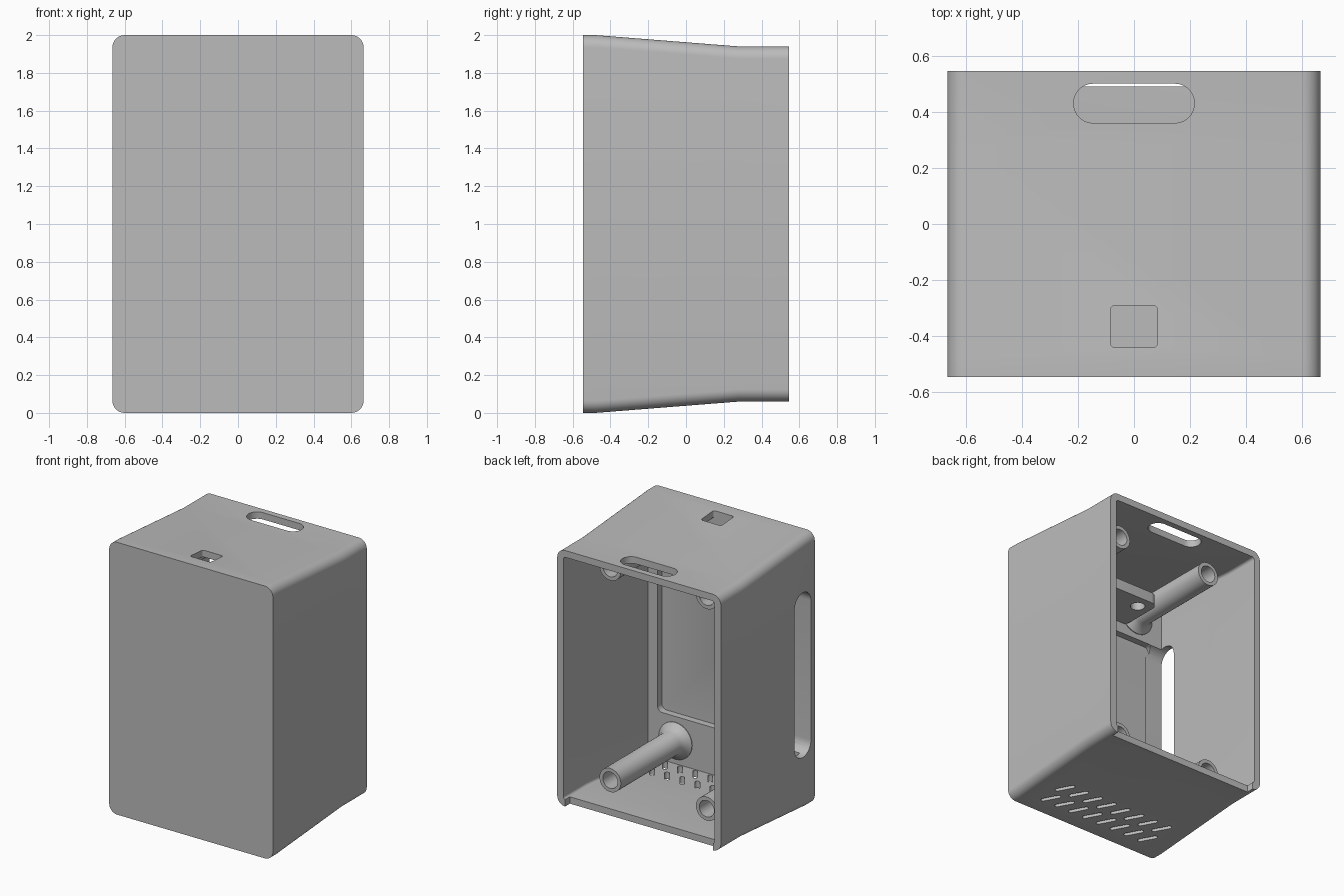
import bpy, bmesh, math
from mathutils import Matrix, Vector

cube = bpy.data.objects.get("Cube")
if cube:
    bpy.data.objects.remove(cube, do_unlink=True)

GREY = (0.5, 0.5, 0.5, 1)
mat = bpy.data.materials.new("plain_grey")
mat.use_nodes = True
mat.diffuse_color = GREY
bsdf = next(n for n in mat.node_tree.nodes if n.type == 'BSDF_PRINCIPLED')
bsdf.inputs["Base Color"].default_value = GREY

CENTRE = Vector((0, 0, 1))


def rounded_rect(w, h, r, steps=8):
    """Outline of a rounded rectangle given by half width and half height."""
    pts = []
    for k, (sx, sy) in enumerate(((1, 1), (-1, 1), (-1, -1), (1, -1))):
        for i in range(steps + 1):
            a = math.pi / 2 * (k + i / steps)
            pts.append((sx * (w - r) + r * math.cos(a), sy * (h - r) + r * math.sin(a)))
    return pts


def add_loft(bm, rings):
    """Skin a closed solid through matching rings of points."""
    rows = [[bm.verts.new(p) for p in ring] for ring in rings]
    n = len(rows[0])
    for a, b in zip(rows, rows[1:]):
        for i in range(n):
            j = (i + 1) % n
            bm.faces.new((a[i], a[j], b[j], b[i]))
    bm.faces.new(rows[0])
    bm.faces.new(rows[-1])


def finish(name, bm):
    bmesh.ops.remove_doubles(bm, verts=bm.verts, dist=0.00005)
    bmesh.ops.recalc_face_normals(bm, faces=bm.faces)
    me = bpy.data.meshes.new(name)
    bm.to_mesh(me)
    bm.free()
    me.materials.append(mat)
    ob = bpy.data.objects.new(name, me)
    bpy.context.collection.objects.link(ob)
    return ob


def add_prism(bm, axis, centre, w, h, r, depth, turn=0):
    """Rounded bar of half sizes w, h, running along an axis by +-depth."""
    rot = Matrix.Rotation(turn, 2)
    rings = []
    for d in (-depth, depth):
        ring = []
        for p in rounded_rect(w, h, r):
            u, v = rot @ Vector(p)
            local = {'X': (d, u, v), 'Y': (u, d, v), 'Z': (u, v, d)}[axis]
            ring.append(Vector(centre) + Vector(local))
        rings.append(ring)
    add_loft(bm, rings)


def prism(name, *args):
    bm = bmesh.new()
    add_prism(bm, *args)
    return finish(name, bm)


def cabinet(name, sections, w, inset, r):
    """Loft along y through (y, half height) sections."""
    bm = bmesh.new()
    add_loft(bm, [[CENTRE + Vector((x, y, z)) for x, z in
                   rounded_rect(w - inset, h - inset, r)] for y, h in sections])
    return finish(name, bm)


def carve(ob, cutters):
    """Subtract the cutters, then delete them."""
    for c in cutters:
        c.hide_render = True
        m = ob.modifiers.new(c.name, 'BOOLEAN')
        m.operation = 'DIFFERENCE'
        m.solver = 'EXACT'
        m.object = c
    dg = bpy.context.evaluated_depsgraph_get()
    dg.update()
    me = bpy.data.meshes.new_from_object(ob.evaluated_get(dg))
    ob.modifiers.clear()
    ob.data = me
    for c in cutters:
        bpy.data.objects.remove(c, do_unlink=True)


# Tapered outer housing and its open-backed cavity
housing = cabinet("housing", [(-0.545, 1), (-0.48, 1), (0.28, 0.94), (0.545, 0.94)],
                  0.665, 0, 0.065)
cavity = cabinet("cavity_cutter", [(-0.44, 0.997), (0.28, 0.94), (0.7, 0.94)],
                 0.665, 0.05, 0.02)

# Slanted air vents in the floor, two rows
bm = bmesh.new()
for y in (-0.22, -0.37):
    for i in range(8):
        add_prism(bm, 'Z', ((i - 3.5) * 0.123, y, 0.03), 0.07, 0.016, 0.0159, 0.12,
                  math.radians(125))
vents = finish("vent_cutter", bm)

cutters = [
    cavity,
    vents,
    prism("screen_pocket_cutter", 'Y', (0, -0.42, 1), 0.54, 0.6, 0.04, 0.07),
    prism("side_slot_cutter", 'X', (-0.66, -0.405, 1), 0.095, 0.605, 0.094, 0.14),
    prism("handle_slot_cutter", 'Z', (0, 0.43, 1.93), 0.215, 0.07, 0.069, 0.15),
    prism("button_hole_cutter", 'Z', (0, -0.365, 1.98), 0.083, 0.075, 0.015, 0.1),
    prism("floor_notch_cutter", 'Z', (0, 0.59, 0.05), 0.6, 0.1, 0.001, 0.07),
]
carve(housing, cutters)

# Shelf under the button hole, with two screw holes
shelf = prism("button_shelf", 'Z', (0, -0.28, 1.72), 0.3, 0.18, 0.06, 0.04)
carve(shelf, [prism("screw_hole_cutter", 'Z', (s * 0.2, -0.2, 1.72),
                    0.05, 0.05, 0.0499, 0.1) for s in (-1, 1)])

# Four hollow posts with flared feet: (radius, y) profile spun round y
POST = [(0.135, -0.46), (0.135, -0.435), (0.105, -0.41), (0.087, -0.37),
        (0.087, 0.32), (0.06, 0.32), (0.06, -0.3)]
parts = [housing, shelf]
for side, x in (("left", 0.392), ("right", -0.392)):
    for level, z in (("lower", 0.223), ("upper", 1.777)):
        bm = bmesh.new()
        add_loft(bm, [[(x + r * math.cos(k * math.tau / 32), y,
                        z + r * math.sin(k * math.tau / 32)) for k in range(32)]
                      for r, y in POST])
        parts.append(finish(f"{level}_{side}_post", bm))

# Smooth shading with sharp edges kept
bpy.ops.object.select_all(action='DESELECT')
for ob in parts:
    ob.select_set(True)
bpy.context.view_layer.objects.active = housing
bpy.ops.object.shade_smooth_by_angle(angle=math.radians(30))
